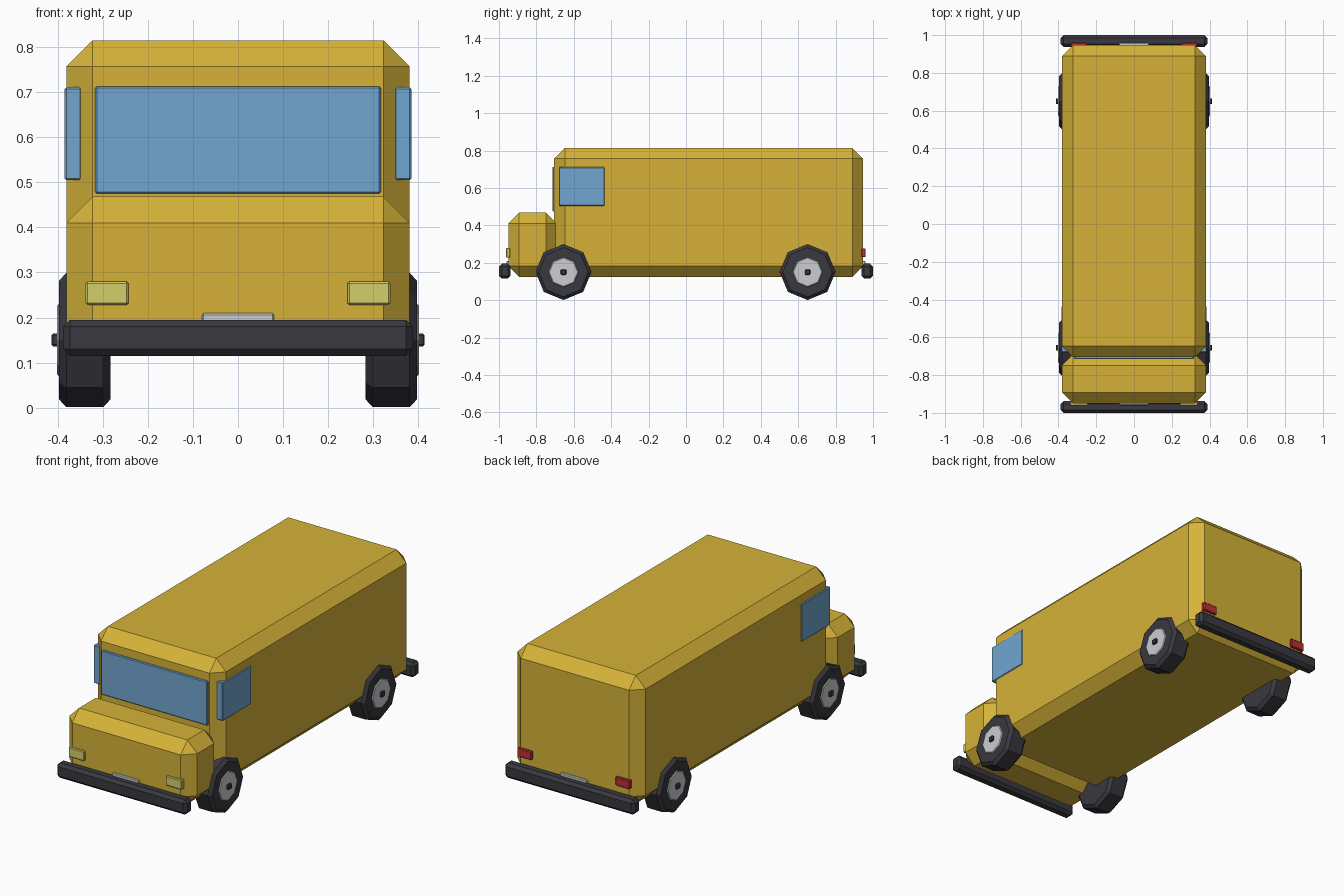
import bpy, bmesh
from math import pi
from mathutils import Matrix, Vector

cube = bpy.data.objects.get("Cube")
if cube:
    bpy.data.objects.remove(cube, do_unlink=True)


def material(name, rgb):
    mat = bpy.data.materials.new(name)
    mat.use_nodes = True
    mat.diffuse_color = (*rgb, 1)
    mat.node_tree.nodes["Principled BSDF"].inputs["Base Color"].default_value = (*rgb, 1)
    return mat


YELLOW = material("van yellow", (0.67, 0.45, 0.04))
GLASS = material("window blue", (0.17, 0.38, 0.63))
BLACK = material("rubber black", (0.04, 0.04, 0.05))
SILVER = material("silver", (0.6, 0.61, 0.63))
LAMP = material("headlight cream", (0.66, 0.61, 0.15))
RED = material("tail light red", (0.5, 0.03, 0.04))


def finish(name, bm, mat):
    bmesh.ops.recalc_face_normals(bm, faces=bm.faces)
    mesh = bpy.data.meshes.new(name)
    bm.to_mesh(mesh)
    bm.free()
    mesh.materials.append(mat)
    obj = bpy.data.objects.new(name, mesh)
    bpy.context.collection.objects.link(obj)
    return obj


def box(name, x, y, z, mat, chamfer):
    """Chamfered box between the given (low, high) limits."""
    limits = (x, y, z)
    bm = bmesh.new()
    bmesh.ops.create_cube(bm, size=1)
    for v in bm.verts:
        v.co = Vector([r[0] if c < 0 else r[1] for c, r in zip(v.co, limits)])
    bmesh.ops.bevel(bm, geom=bm.edges[:], offset=chamfer, offset_type='OFFSET',
                    segments=1, affect='EDGES', clamp_overlap=True)
    return finish(name, bm, mat)


def disc(name, x, y, z, radius, mat, chamfer, sides=8):
    """Low-poly cylinder along x with chamfered rims and a corner at the top."""
    bm = bmesh.new()
    bmesh.ops.create_cone(bm, cap_ends=True, segments=sides, radius1=radius,
                          radius2=radius, depth=abs(x[1] - x[0]))
    rims = [e for e in bm.edges if abs(e.verts[0].co.z - e.verts[1].co.z) < 1e-5]
    bmesh.ops.bevel(bm, geom=rims, offset=chamfer, offset_type='OFFSET',
                    segments=1, affect='EDGES')
    bm.transform(Matrix.Translation((sum(x) / 2, y, z)) @ Matrix.Rotation(pi / 2, 4, 'Y'))
    return finish(name, bm, mat)


def span(a, b, sign):
    return tuple(sorted((a * sign, b * sign)))


# Body and hood
W = 0.381
box("cargo_body", (-W, W), (-0.705, 0.947), (0.125, 0.815), YELLOW, 0.058)
box("hood", (-W, W), (-0.95, -0.69), (0.125, 0.468), YELLOW, 0.058)

# Windshield
box("windshield", (-0.317, 0.317), (-0.715, -0.69), (0.475, 0.713), GLASS, 0.004)

# Bumpers and number plates at both ends
for end, s in (("front", -1), ("rear", 1)):
    box(end + "_bumper", (-0.388, 0.388), span(0.938, 1.0, s), (0.115, 0.195), BLACK, 0.015)
    box(end + "_plate", (-0.08, 0.08), span(0.94, 0.96, s), (0.15, 0.21), SILVER, 0.004)

# Parts mirrored left and right
for side, s in (("left", 1), ("right", -1)):
    box(side + "_window", span(0.347, 0.385, s), (-0.68, -0.435), (0.505, 0.711), GLASS, 0.004)
    box(side + "_headlight", span(0.243, 0.338, s), (-0.962, -0.94), (0.228, 0.28), LAMP, 0.004)
    box(side + "_tail_light", span(0.25, 0.335, s), (0.937, 0.96), (0.23, 0.277), RED, 0.004)
    for end, y in (("front", -0.655), ("rear", 0.65)):
        name = end + "_" + side
        disc(name + "_tyre", span(0.283, 0.397, s), y, 0.15, 0.149, BLACK, 0.016)
        disc(name + "_hubcap", span(0.37, 0.402, s), y, 0.15, 0.08, SILVER, 0.004)
        box(name + "_axle_cap", span(0.38, 0.414, s), (y - 0.015, y + 0.015),
            (0.136, 0.164), BLACK, 0.004)
